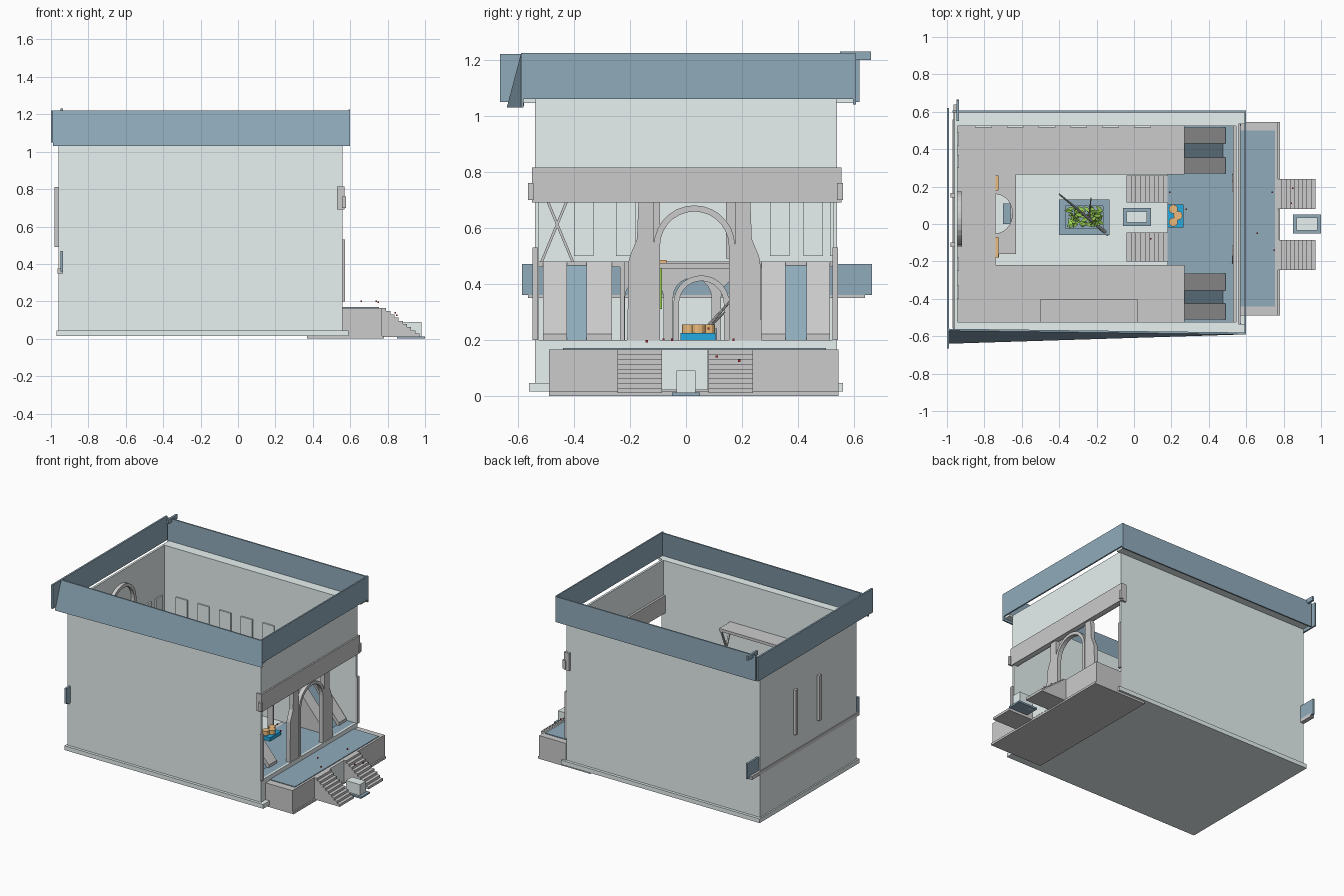
import bpy, bmesh, math, random
from mathutils import Vector

if "Cube" in bpy.data.objects:
    bpy.data.objects.remove(bpy.data.objects["Cube"])

random.seed(4)

def mat(name, c):
    m = bpy.data.materials.new(name)
    m.diffuse_color = (*c, 1)
    m.use_nodes = True
    m.node_tree.nodes["Principled BSDF"].inputs["Base Color"].default_value = m.diffuse_color
    return m

LIGHT = mat("pale_plaster", (0.80, 0.88, 0.88))
BLUE = mat("slate_blue", (0.28, 0.41, 0.50))
BRIGHT = mat("bright_blue", (0.02, 0.40, 0.75))
ORANGE = mat("warm_orange", (0.85, 0.50, 0.20))
GREEN = mat("leaf_green", (0.30, 0.60, 0.08))
RED = mat("red", (0.55, 0.03, 0.04))

def make(name, verts, faces, m=None):
    me = bpy.data.meshes.new(name)
    bm = bmesh.new()
    vs = [bm.verts.new(v) for v in verts]
    for f in faces:
        bm.faces.new([vs[i] for i in f])
    bmesh.ops.recalc_face_normals(bm, faces=bm.faces)
    bm.to_mesh(me)
    bm.free()
    ob = bpy.data.objects.new(name, me)
    bpy.context.collection.objects.link(ob)
    if m:
        me.materials.append(m)
    return ob

def prism(name, pts, a, b, axis='x', m=None):
    """Extrude a profile (yz for axis x, xz for axis y, xy for axis z) from a to b."""
    put = {'x': lambda p, t: (t, p[0], p[1]), 'y': lambda p, t: (p[0], t, p[1]),
           'z': lambda p, t: (p[0], p[1], t)}[axis]
    n = len(pts)
    verts = [put(p, a) for p in pts] + [put(p, b) for p in pts]
    faces = [range(n), range(n, 2 * n)] + [(i, (i + 1) % n, (i + 1) % n + n, i + n) for i in range(n)]
    return make(name, verts, faces, m)

def box(name, x0, x1, y0, y1, z0, z1, m=None):
    return prism(name, [(x0, y0), (x1, y0), (x1, y1), (x0, y1)], z0, z1, 'z', m)

def arc(cx, cz, r, n=14):
    return [(cx + r * math.cos(math.pi * i / n), cz + r * math.sin(math.pi * i / n)) for i in range(n + 1)]

def arch(name, c, z0, zs, r, w, x0, x1):
    outer = [(c + r, z0)] + arc(c, zs, r) + [(c - r, z0)]
    inner = [(c + r - w, z0)] + arc(c, zs, r - w) + [(c - r + w, z0)]
    prism(name, outer + inner[::-1], x0, x1)

def arcade(name, u0, u1, n, z0, z1, a, b, axis):
    """Wall with n round-headed openings, open at the bottom."""
    pts = [(u0, z1), (u0, z0)]
    s = (u1 - u0) / n
    for i in range(n):
        c, r = u0 + s * (i + 0.5), s * 0.40
        pts += [(c - r, z0)] + arc(c, z1 - 0.04 - r, r, 10)[::-1] + [(c + r, z0)]
    prism(name, pts + [(u1, z0), (u1, z1)], a, b, axis)

# Base plates and outer shell
box("base_plinth", -0.97, 0.59, -0.56, 0.56, 0.015, 0.045, LIGHT)
box("porch_base_plate", 0.37, 0.78, -0.49, 0.545, 0.0, 0.015)
for n, y in (("front_wall", -0.54), ("rear_wall", 0.525)):
    box(n, -0.96, 0.56, y, y + 0.015, 0.045, 1.06, LIGHT)
box("left_wall", -0.96, -0.945, -0.54, 0.54, 0.045, 1.06, LIGHT)
box("wall_over_entrance", 0.545, 0.56, -0.54, 0.54, 0.69, 1.06, LIGHT)
box("entrance_sill", 0.545, 0.56, -0.54, 0.54, 0.045, 0.2, LIGHT)
box("entrance_lintel", 0.53, 0.57, -0.55, 0.555, 0.69, 0.815)
for y in (-0.555, 0.55):
    box("lintel_end_ornament", 0.555, 0.578, y - 0.01, y + 0.01, 0.70, 0.76)
    box("door_jamb", 0.555, 0.573, y * 0.97 - 0.01, y * 0.97 + 0.01, 0.2, 0.53)

# Roof band: front board is twisted, the others are upright
t = 0.01
ring = [(-0.99, -0.64, 1.03), (-0.99, -0.57, 1.22), (0.6, -0.59, 1.22), (0.6, -0.59, 1.03)]
make("front_roof_board", ring + [(x, y + t, z) for x, y, z in ring],
     [(0, 1, 2, 3), (7, 6, 5, 4)] + [(i, (i + 1) % 4, (i + 1) % 4 + 4, i + 4) for i in range(4)], BLUE)
box("rear_roof_board", -0.97, 0.6, 0.597, 0.607, 1.04, 1.22, BLUE)
box("right_roof_board", 0.59, 0.6, -0.59, 0.605, 1.06, 1.225, BLUE)
box("left_roof_board", -1.0, -0.988, -0.665, 0.62, 1.05, 1.22, BLUE)
box("roof_peg", -0.95, -0.935, 0.55, 0.66, 1.2, 1.23, BLUE)
box("rear_ledge", -0.96, 0.59, 0.535, 0.6, 1.045, 1.06, LIGHT)
box("front_ledge", -0.96, 0.59, -0.585, -0.535, 1.045, 1.06, LIGHT)

# Long board through the left wall
box("cross_board", -0.95, -0.935, -0.585, 0.665, 0.36, 0.47, BLUE)
box("cross_board_strip", -0.965, -0.935, -0.565, 0.64, 0.35, 0.375)

# Matching arches at the entrance and on the upper back wall
arch("entrance_arch", 0.03, 0.2, 0.535, 0.145, 0.022, 0.53, 0.56)
arch("upper_arch", 0.03, 0.48, 0.83, 0.145, 0.022, -0.955, -0.92)
for y in (-0.11, 0.155):
    box("upper_arch_pilaster", -0.98, -0.92, y - 0.012, y + 0.012, 0.49, 0.81)
for s in (-1, 1):
    prof = [(0.145, 0.2), (0.24, 0.2), (0.235, 0.48), (0.23, 0.5), (0.205, 0.56), (0.2, 0.69), (0.145, 0.69)]
    prism("entrance_pilaster", [(0.03 + s * y, z) for y, z in prof], 0.525, 0.555)

# Porch: grey rim, blue paving, recess between the stairs
box("porch_block", 0.56, 0.77, -0.49, 0.545, 0.01, 0.165)
box("porch_paving", 0.56, 0.755, -0.44, 0.5, 0.16, 0.17, BLUE)
box("porch_recess_panel", 0.768, 0.776, -0.088, 0.078, 0.02, 0.165, LIGHT)

def stairs(name, xt, xb, y0, y1, zt, zb, n=9):
    """Solid flight falling from xt to xb."""
    pts = [(xt, zb), (xt, zt)]
    for i in range(n):
        x, z = xt + (xb - xt) * (i + 1) / n, zt - (zt - zb) * i / n
        pts += [(x, z), (x, z - (zt - zb) / n)]
    prism(name, pts[:-1] + [(xb, zb)], y0, y1, 'y')

def pedestal(name, x0, x1, z):
    box(name + "_base", x0, x1, -0.05, 0.05, z, z + 0.012, BLUE)
    box(name + "_block", x0 + 0.02, x1 - 0.02, -0.034, 0.034, z, z + 0.09, LIGHT)

for y0, y1 in ((-0.245, -0.085), (0.08, 0.24)):
    stairs("porch_stairs", 0.77, 0.97, y0, y1, 0.165, 0.01)
pedestal("porch_pedestal", 0.85, 1.0, 0.0)

# Raised hall floor and steps down to the court
box("hall_floor", 0.18, 0.545, -0.525, 0.525, 0.045, 0.2, BLUE)
box("court_floor", -0.945, 0.18, -0.525, 0.525, 0.045, 0.055, LIGHT)
for y0, y1 in ((-0.2, -0.045), (0.115, 0.26)):
    stairs("court_stairs", 0.18, -0.04, y0, y1, 0.2, 0.055)
box("court_pedestal_base", -0.06, 0.09, -0.01, 0.085, 0.055, 0.075, BLUE)
box("court_pedestal_block", -0.04, 0.07, 0.008, 0.067, 0.055, 0.145, LIGHT)

# Gallery slabs on arcades
box("rear_gallery", -0.945, 0.27, 0.265, 0.525, 0.46, 0.48)
box("front_gallery", -0.945, 0.27, -0.525, -0.22, 0.46, 0.48)
box("left_gallery", -0.945, -0.74, -0.22, 0.265, 0.46, 0.48)
arcade("rear_arcade", -0.74, 0.27, 5, 0.055, 0.46, 0.265, 0.28, 'y')
arcade("front_arcade", -0.74, 0.27, 5, 0.055, 0.46, -0.235, -0.22, 'y')
arcade("left_arcade", -0.235, 0.28, 3, 0.055, 0.46, -0.755, -0.74, 'x')

# Balcony with a half-round opening
cut = [(-0.74 + 0.09 * math.sin(a), 0.055 - 0.105 * math.cos(a)) for a in [math.pi * i / 16 for i in range(17)]]
prism("balcony", [(-0.74, -0.16), (-0.63, -0.16), (-0.63, 0.265), (-0.74, 0.265)] + cut[::-1], 0.455, 0.475, 'z')
box("court_bench", -0.7, -0.63, 0.0, 0.11, 0.055, 0.24, BLUE)
arch("court_doorway", 0.055, 0.055, 0.33, 0.10, 0.02, -0.66, -0.63)

# Sloped stairways from hall to gallery: two cheeks and a blue run
for ys in ((0.27, 0.355, 0.43, 0.515), (-0.51, -0.425, -0.355, -0.265)):
    cheek = [(0.27, 0.48), (0.49, 0.22), (0.49, 0.2), (0.27, 0.2)]
    run = [(0.27, 0.465), (0.475, 0.2), (0.27, 0.2)]
    prism("stair_cheek", cheek, ys[0], ys[1], 'y')
    prism("stair_run", run, ys[1], ys[2], 'y', BLUE)
    prism("stair_cheek", cheek, ys[2], ys[3], 'y')

# Canopy on the front gallery with crossed braces
box("canopy_roof", -0.5, 0.02, -0.525, -0.4, 0.745, 0.765)
for x in (-0.49, 0.0):
    for a, b in ((-0.52, -0.41), (-0.41, -0.52)):
        prism("canopy_brace", [(a, 0.48), (a + 0.01, 0.48), (b + 0.01, 0.745), (b, 0.745)], x, x + 0.012)

# Shallow panels along the gallery walls
for i in range(6):
    x = -0.85 + i * 0.17
    box("wall_panel", x, x + 0.09, 0.515, 0.527, 0.5, 0.72, LIGHT)
for y in (-0.4, -0.25, 0.3, 0.42):
    box("wall_panel", -0.947, -0.935, y, y + 0.07, 0.5, 0.72, LIGHT)

# Planter with leaves and a leaning trunk
box("planter_front", -0.4, -0.13, -0.06, -0.025, 0.055, 0.12, BLUE)
box("planter_back", -0.4, -0.13, 0.095, 0.13, 0.055, 0.12, BLUE)
box("planter_left", -0.4, -0.365, -0.025, 0.095, 0.055, 0.12, BLUE)
box("planter_right", -0.165, -0.13, -0.025, 0.095, 0.055, 0.12, BLUE)
box("planter_soil", -0.365, -0.165, -0.025, 0.095, 0.055, 0.09, BLUE)
lv, lf = [], []
for i in range(60):
    c = Vector((random.uniform(-0.35, -0.18), random.uniform(-0.01, 0.085), random.uniform(0.09, 0.2)))
    d = Vector((random.uniform(-1, 1), random.uniform(-1, 1), random.uniform(0, 1))).normalized() * 0.03
    w = d.cross(Vector((0, 0, 1))).normalized() * 0.01
    k = len(lv)
    lv += [c - d, c + w, c + d, c - w]
    lf.append((k, k + 1, k + 2, k + 3))
make("planter_leaves", lv, lf, GREEN)

def rod(name, a, b, r):
    a, b = Vector(a), Vector(b)
    bpy.ops.mesh.primitive_cone_add(vertices=8, radius1=r, radius2=r * 0.4, depth=(b - a).length, location=(a + b) / 2)
    o = bpy.context.object
    o.name = name
    o.rotation_euler = (b - a).to_track_quat('Z', 'Y').to_euler()

rod("leaning_trunk", (-0.14, -0.055, 0.1), (-0.4, 0.16, 0.34), 0.01)
rod("trunk_branch", (-0.24, 0.03, 0.19), (-0.23, 0.14, 0.3), 0.006)

# Hanging ivy, table with dishes, scattered petals
for y0, y1 in ((-0.18, -0.07), (0.18, 0.26)):
    box("gallery_trim", -0.74, -0.725, y0, y1, 0.475, 0.485, ORANGE)
    box("ivy_fringe", -0.74, -0.722, y0, y1, 0.455, 0.474, GREEN)
box("hanging_ivy", -0.73, -0.72, -0.1, -0.085, 0.31, 0.46, GREEN)
box("low_table", 0.18, 0.265, -0.02, 0.105, 0.2, 0.225, BRIGHT)
for x, y in ((0.21, 0.01), (0.235, 0.045), (0.21, 0.08)):
    bpy.ops.mesh.primitive_cylinder_add(vertices=12, radius=0.024, depth=0.03, location=(x, y, 0.24))
    bpy.context.object.name = "dish"
    bpy.context.object.data.materials.append(ORANGE)
for x, y, z in ((0.66, -0.05, 0.2), (0.74, 0.17, 0.2), (0.75, -0.14, 0.195), (0.85, 0.19, 0.125),
                (0.84, 0.11, 0.14), (0.19, 0.17, 0.23), (0.28, 0.08, 0.24), (0.09, -0.08, 0.2)):
    box("petal", x - 0.004, x + 0.004, y - 0.004, y + 0.004, z - 0.004, z + 0.004, RED)
